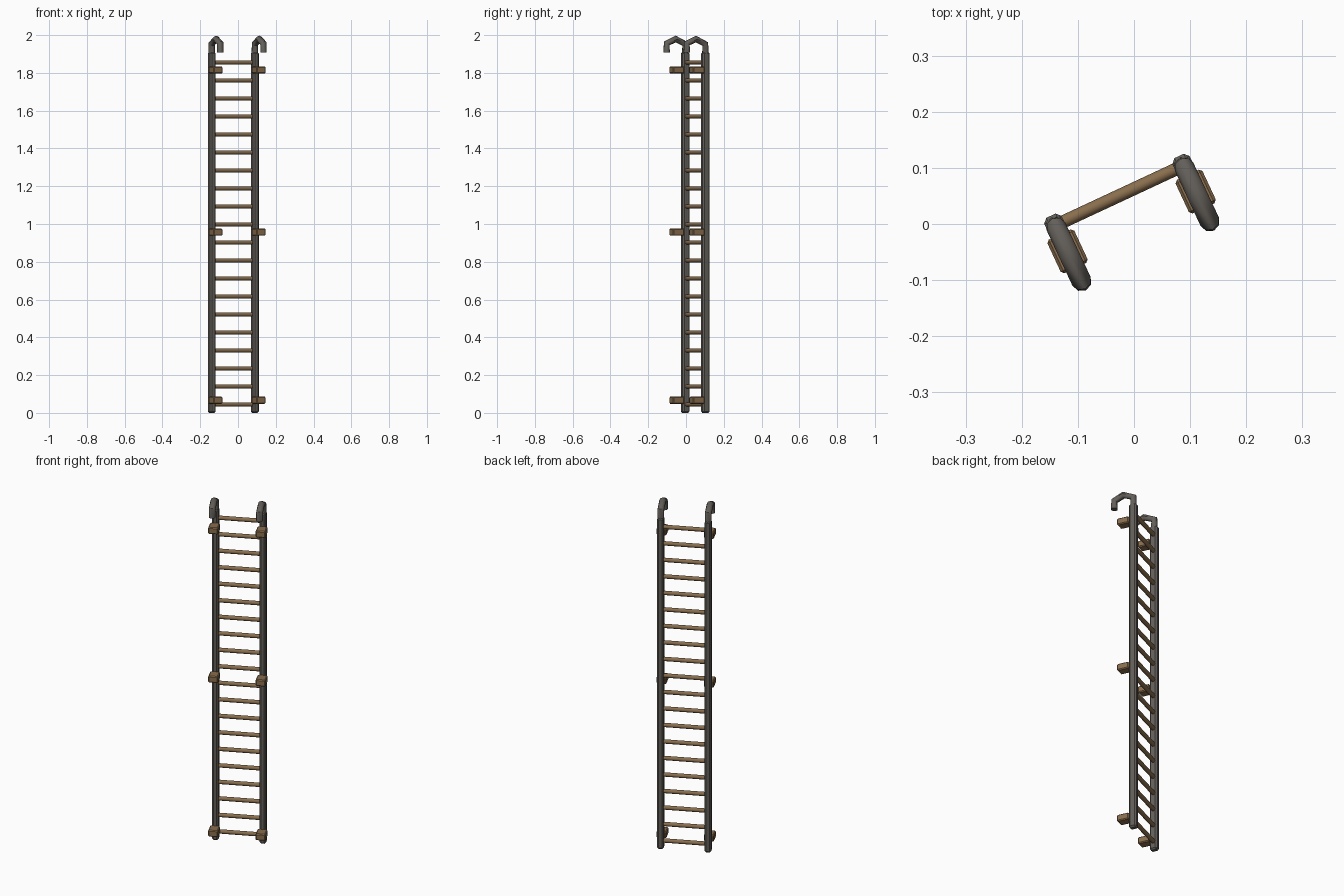
import bpy, math
from mathutils import Vector, Matrix

if "Cube" in bpy.data.objects:
    bpy.data.objects.remove(bpy.data.objects["Cube"])

ANGLE = math.radians(25)
HALF = 0.126                                   # half the distance between rails
FRAME = Matrix.Translation((-0.025, 0.049, 0)) @ Matrix.Rotation(ANGLE, 4, 'Z')


def material(name, rgb):
    m = bpy.data.materials.new(name)
    m.diffuse_color = (*rgb, 1)
    m.use_nodes = True
    m.node_tree.nodes["Principled BSDF"].inputs["Base Color"].default_value = m.diffuse_color
    return m


METAL = material("dark grey metal", (0.125, 0.113, 0.10))
WOOD = material("brown wood", (0.25, 0.155, 0.075))


def finish(obj, name, mat, smooth=None):
    obj.name = name
    obj.data.materials.clear()
    obj.data.materials.append(mat)
    obj.matrix_world = FRAME @ obj.matrix_basis
    if smooth:
        bpy.ops.object.shade_smooth_by_angle(angle=math.radians(smooth))


def block(name, centre, size, bevel, mat):
    bpy.ops.mesh.primitive_cube_add(size=1)
    obj = bpy.context.object
    obj.data.transform(Matrix.Diagonal((*size, 1)))
    obj.location = centre
    bpy.context.view_layer.update()
    mod = obj.modifiers.new("edges", 'BEVEL')
    mod.width, mod.segments = bevel, 1
    finish(obj, name, mat)


def tube(name, points, radius, mat):
    # Sweep a round section along a path with mitred corners
    curve = bpy.data.curves.new(name, 'CURVE')
    curve.dimensions = '3D'
    curve.bevel_depth, curve.bevel_resolution = radius, 2
    curve.use_fill_caps = True
    spline = curve.splines.new('POLY')
    spline.points.add(len(points) - 1)
    for p, co in zip(spline.points, points):
        p.co = (*co, 1)
    obj = bpy.data.objects.new(name, curve)
    bpy.context.collection.objects.link(obj)
    bpy.ops.object.select_all(action='DESELECT')
    obj.select_set(True)
    bpy.context.view_layer.objects.active = obj
    bpy.ops.object.convert(target='MESH')
    finish(bpy.context.object, name, mat, 50)


# Distance forward of the rail, and height, along the hook
HOOK = [(0, 1.895), (0, 1.953), (0.055, 1.979), (0.108, 1.956), (0.108, 1.907)]

for side, s in (("left", -1), ("right", 1)):
    x = s * HALF
    # Upright rail
    block(side + "_rail", (x, 0, 0.955), (0.034, 0.042, 1.91), 0.008, METAL)
    # Hook curling forward over the top
    tube(side + "_hook", [(x, -f, z) for f, z in HOOK], 0.018, METAL)
    # Stand-off blocks in front of the rail
    for i, z in enumerate((0.067, 0.957, 1.815)):
        block(f"{side}_standoff_{i + 1}", (x, -0.049, z), (0.053, 0.066, 0.038), 0.005, WOOD)

# Rungs between the rails
for i in range(20):
    bpy.ops.mesh.primitive_cylinder_add(vertices=10, radius=0.0115, depth=2 * HALF - 0.01)
    rung = bpy.context.object
    rung.data.transform(Matrix.Rotation(math.pi / 2, 4, 'Y'))
    rung.location = (0, 0.002, 0.045 + i * 0.0953)
    bpy.context.view_layer.update()
    finish(rung, f"rung_{i + 1}", WOOD, 50)
